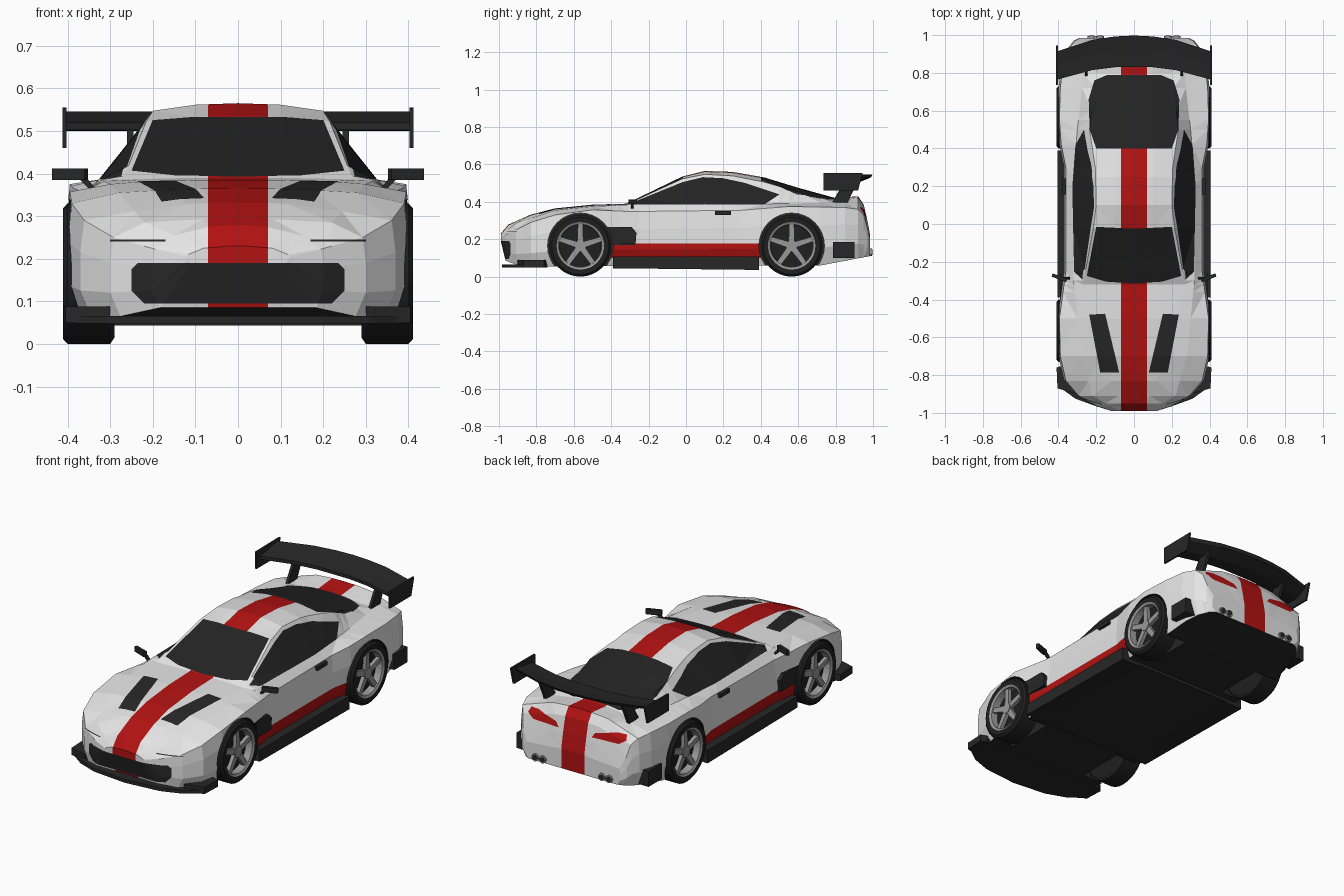
import bpy, bmesh
from math import sin, cos, pi
from mathutils import Vector

cube = bpy.data.objects.get("Cube")
if cube:
    bpy.data.objects.remove(cube, do_unlink=True)


def material(name, r, g, b):
    m = bpy.data.materials.new(name)
    m.use_nodes = True
    m.diffuse_color = (r, g, b, 1)
    m.node_tree.nodes["Principled BSDF"].inputs["Base Color"].default_value = (r, g, b, 1)
    return m


MATS = [material("white_paint", .78, .78, .78), material("red_paint", .45, .006, .006),
        material("black_trim", .02, .02, .02), material("dark_glass", .017, .017, .017),
        material("tyre_rubber", .014, .014, .014), material("wheel_metal", .32, .32, .32)]
WHITE, RED, BLACK, GLASS, RUBBER, METAL = range(len(MATS))


def put(axis, u, v, w):
    return [(w, u, v), (u, w, v), (u, v, w)][axis]


def loft(bm, rings, mat=WHITE):
    """Skin a row of closed rings and cap both ends."""
    rows = [[bm.verts.new(p) for p in ring] for ring in rings]
    n = len(rows[0])
    faces = [bm.faces.new(rows[0]), bm.faces.new(rows[-1])]
    for a, b in zip(rows, rows[1:]):
        for i in range(n):
            j = (i + 1) % n
            faces.append(bm.faces.new((a[i], a[j], b[j], b[i])))
    for f in faces:
        f.material_index = mat


def prism(bm, poly, axis, lo, hi, mat=BLACK):
    loft(bm, [[put(axis, u, v, w) for u, v in poly] for w in (lo, hi)], mat)


def box(y0, y1, z0, z1):
    return [(y0, z0), (y1, z0), (y1, z1), (y0, z1)]


def circle(cy, cz, r, n):
    return [(cy + r * cos(2 * pi * i / n), cz + r * sin(2 * pi * i / n)) for i in range(n)]


def both(half):
    """Close a half outline across x = 0."""
    return half + [(-x, v) for x, v in reversed(half) if x > 0]


def finish(name, bm, mirror=False, location=(0, 0, 0)):
    bmesh.ops.recalc_face_normals(bm, faces=bm.faces)
    mesh = bpy.data.meshes.new(name)
    bm.to_mesh(mesh)
    bm.free()
    for m in MATS:
        mesh.materials.append(m)
    ob = bpy.data.objects.new(name, mesh)
    ob.location = location
    bpy.context.collection.objects.link(ob)
    if mirror:
        ob.modifiers.new("mirror", 'MIRROR').use_mirror_merge = False
    return ob


def part(name, poly, axis, lo, hi, mat=BLACK, mirror=True):
    bm = bmesh.new()
    prism(bm, poly, axis, lo, hi, mat)
    return finish(name, bm, mirror)


def inside(p, poly):
    hit = False
    for (a, b), (c, d) in zip(poly, poly[1:] + poly[:1]):
        if (b > p[1]) != (d > p[1]) and p[0] < a + (c - a) * (p[1] - b) / (d - b):
            hit = not hit
    return hit


def paint(bm, mat, poly, axis, test):
    """Cut an outline into the facing surfaces and colour what lies inside."""
    ids = [i for i in range(3) if i != axis]
    lo = [min(p[k] for p in poly) for k in (0, 1)]
    hi = [max(p[k] for p in poly) for k in (0, 1)]

    def near(f):
        return test(f) and all(min(v.co[i] for v in f.verts) < h and max(v.co[i] for v in f.verts) > l
                               for i, l, h in zip(ids, lo, hi))
    for (a, b), (c, d) in zip(poly, poly[1:] + poly[:1]):
        faces = [f for f in bm.faces if near(f)]
        geom = faces + list({e for f in faces for e in f.edges}) + list({v for f in faces for v in f.verts})
        bmesh.ops.bisect_plane(bm, geom=geom, dist=1e-5, plane_co=put(axis, a, b, 0),
                               plane_no=Vector(put(axis, b - d, c - a, 0)).normalized())
        bm.normal_update()
    for f in bm.faces:
        c = f.calc_center_median()
        if test(f) and inside([c[i] for i in ids], poly):
            f.material_index = mat


def at(curve, y):
    for (a, u), (b, v) in zip(curve, curve[1:]):
        if y <= b:
            return u + (v - u) * (y - a) / (b - a)
    return curve[-1][1]


# Body curves along y: half width, underside, shoulder, belt and roof lines
WIDTH = [(-.99, .12), (-.965, .2), (-.91, .3), (-.83, .37), (-.7, .4), (-.5, .405), (-.36, .385), (-.25, .37),
         (.3, .37), (.42, .395), (.55, .405), (.72, .4), (.85, .385), (.92, .36), (.97, .32), (.985, .29)]
UNDER = [(-.99, .19), (-.965, .085), (-.91, .065), (-.83, .055), (.72, .06), (.985, .11)]
SHOULDER = [(-.99, .21), (-.91, .25), (-.83, .29), (-.7, .33), (-.5, .357), (-.3, .348), (.3, .355),
            (.55, .375), (.85, .37), (.92, .36), (.95, .33), (.97, .26), (.985, .2)]
BELT_X = [(-.99, .08), (-.91, .22), (-.7, .28), (-.3, .32), (.2, .325), (.5, .3), (.85, .26), (.985, .15)]
BELT_Z = [(-.99, .225), (-.91, .285), (-.7, .355), (-.5, .375), (-.3, .385), (.5, .39), (.85, .397),
          (.92, .41), (.95, .365), (.97, .28), (.985, .21)]
ROOF_X = [(-.99, .05), (-.7, .17), (-.32, .27), (-.02, .215), (.1, .2), (.3, .205), (.5, .235),
          (.72, .21), (.92, .17), (.985, .1)]
ROOF_Z = [(-.99, .23), (-.95, .278), (-.83, .332), (-.7, .365), (-.5, .385), (-.32, .39), (-.02, .535),
          (.1, .565), (.25, .56), (.42, .53), (.6, .475), (.8, .42), (.92, .43), (.95, .385), (.97, .3), (.985, .22)]
DROP = [(-.99, .003), (-.32, .004), (-.02, .012), (.1, .018), (.42, .025), (.8, .018), (.985, .005)]
CURVES = (WIDTH, UNDER, SHOULDER, BELT_X, BELT_Z, ROOF_X, ROOF_Z, DROP)


def section(y):
    w, zb, zs, xd, zd, xr, zt, drop = (at(c, y) for c in CURVES)
    h = zs - zb
    half = [(0, zb), (.92 * w, zb), (w, zb + .3 * h), (w, zb + .68 * h), (.975 * w, zs),
            (xd, zd), (xr, zt - drop), (.5 * xr, zt - .2 * drop), (0, zt)]
    return [(x, y, z) for x, z in both(half)]


bm = bmesh.new()
loft(bm, [section(y) for y in sorted({k[0] for c in CURVES for k in c})])
bmesh.ops.recalc_face_normals(bm, faces=bm.faces)
bmesh.ops.triangulate(bm, faces=bm.faces)
bm.normal_update()


def upward(f): return f.normal.z > .2
def sideways(f): return abs(f.normal.x) > .5
def cabin_side(f): return abs(f.normal.x) > .3 and f.calc_center_median().z > .37
def forward(f): return f.normal.y < -.2
def rearward(f): return f.normal.y > .2


# Painted areas: centre stripe, underside, glass, vents, grille, lamps
paint(bm, RED, box(-.07, .07, -1.1, 1.1), 2, lambda f: f.normal.z > -.6)
for f in bm.faces:
    if f.normal.z < -.6:
        f.material_index = BLACK
paint(bm, GLASS, both([(0, -.315), (.15, -.305), (.25, -.275), (.2, -.015), (0, -.025)]), 2, upward)
paint(bm, GLASS, both([(.2, .4), (.235, .5), (.24, .66), (.21, .76), (.14, .79)]), 2, upward)
paint(bm, GLASS, [(-.31, .387), (-.02, .505), (.09, .532), (.2, .526), (.32, .5), (.5, .44), (.42, .387)],
      0, cabin_side)
paint(bm, RED, box(-.4, .4, .1, .178), 0, sideways)
paint(bm, BLACK, [(-.43, .17), (-.27, .17), (-.265, .235), (-.29, .265), (-.43, .265)], 0, sideways)
paint(bm, BLACK, both([(.22, .095), (.25, .125), (.25, .175), (.235, .19)]), 1, forward)
for s in (-1, 1):
    paint(bm, BLACK, [(s * x, y) for x, y in [(.237, -.48), (.153, -.475), (.079, -.785), (.179, -.785)]], 2, upward)
    paint(bm, BLACK, [(s * x, z) for x, z in box(.17, .3, .241, .245)], 1, forward)
    paint(bm, RED, [(s * x, z) for x, z in [(.1, .318), (.12, .345), (.24, .372), (.29, .37), (.3, .345), (.26, .32)]],
          1, rearward)
body = finish("body", bm)

# Wheel arches cut out of the body
WHEELS = {"front_wheels": -.565, "rear_wheels": .565}
AXLE = .165
bm = bmesh.new()
for y in WHEELS.values():
    for s in (-1, 1):
        prism(bm, circle(y, AXLE, .175, 32), 0, s * .24, s * .5)
cutter = finish("arch_cutter", bm)
cutter.hide_render = True
cut = body.modifiers.new("arches", 'BOOLEAN')
cut.operation, cut.solver, cut.object = 'DIFFERENCE', 'EXACT', cutter
bpy.context.view_layer.objects.active = body
bpy.ops.object.modifier_apply(modifier=cut.name)
bpy.data.objects.remove(cutter, do_unlink=True)

# Wheels: turned tyre and rim, five spokes and a hub
for name, y in WHEELS.items():
    bm = bmesh.new()
    profile = [(.29, 0), (.29, .15), (.3, AXLE), (.4, AXLE), (.411, .153), (.409, .127),
               (.403, .115), (.365, .112), (.365, 0)]
    vs = [bm.verts.new((x, 0, r)) for x, r in profile]
    es = [bm.edges.new(p) for p in zip(vs, vs[1:])]
    bmesh.ops.spin(bm, geom=vs + es, cent=(0, 0, 0), axis=(1, 0, 0), angle=2 * pi, steps=32)
    bmesh.ops.remove_doubles(bm, verts=bm.verts, dist=1e-4)
    for f in bm.faces:
        c = f.calc_center_median()
        r = (c.y ** 2 + c.z ** 2) ** .5
        f.material_index = METAL if .105 < r < .124 and c.x > .37 else RUBBER
    for i in range(5):
        a = pi / 2 + 2 * pi * i / 5
        spoke = [(r * cos(a) - w * sin(a), r * sin(a) + w * cos(a))
                 for r, w in [(.01, -.017), (.116, -.013), (.116, .013), (.01, .017)]]
        prism(bm, spoke, 0, .375, .396, METAL)
    prism(bm, circle(0, 0, .03, 12), 0, .37, .4, METAL)
    finish(name, bm, True, (0, y, AXLE))

# Lower trim: splitter, corner fins, sills and rear flaps
part("front_splitter", both([(.38, -.74), (.4, -.86), (.31, -.925), (.2, -.965), (0, -.985)]), 2, .048, .066,
     mirror=False)
part("splitter_fin", [(.3, -.9), (.405, -.87), (.41, -.76), (.36, -.745)], 2, .05, .088)
part("side_sill", [(-.39, .045), (.39, .036), (.39, .108), (-.39, .108)], 0, .3, .405)
part("floor", box(-.38, .38, -.39, .39), 2, .043, .07, mirror=False)
part("side_duct", [(-.4, .175), (-.27, .175), (-.265, .235), (-.29, .262), (-.4, .262)], 0, .34, .392)
part("rear_flap", box(.785, .9, .1, .185), 0, .32, .402)

# Door handles, mirrors and exhausts
part("door_handle", box(.155, .24, .33, .35), 0, .35, .378)
part("mirror", [(.352, -.29), (.43, -.262), (.437, -.278), (.36, -.308)], 2, .385, .412)
part("mirror_stalk", [(.335, .365), (.35, .365), (.375, .39), (.355, .39)], 1, -.295, -.28)
bm = bmesh.new()
for x in (.18, .225):
    prism(bm, circle(x, .13, .02, 12), 1, .94, .995, METAL)
    prism(bm, circle(x, .13, .014, 12), 1, .95, .997, BLACK)
finish("exhaust_pipes", bm, True)

# Rear wing with end plates and struts
bm = bmesh.new()
wing = [(0, .83, .998), (.1, .83, .993), (.22, .815, .975), (.405, .765, .915)]
rows = [(-x, a, b) for x, a, b in reversed(wing[1:])] + wing
loft(bm, [[(x, a, .52), (x, (a + b) / 2, .53), (x, b, .546), (x, b - .01, .53), (x, (a + b) / 2, .5), (x, a, .502)]
          for x, a, b in rows], BLACK)
finish("rear_wing", bm)
part("wing_end_plate", [(.735, .46), (.92, .46), (.945, .555), (.735, .553)], 0, .402, .412)
part("wing_strut", [(.775, .385), (.86, .385), (.92, .515), (.85, .515)], 0, .245, .26)
